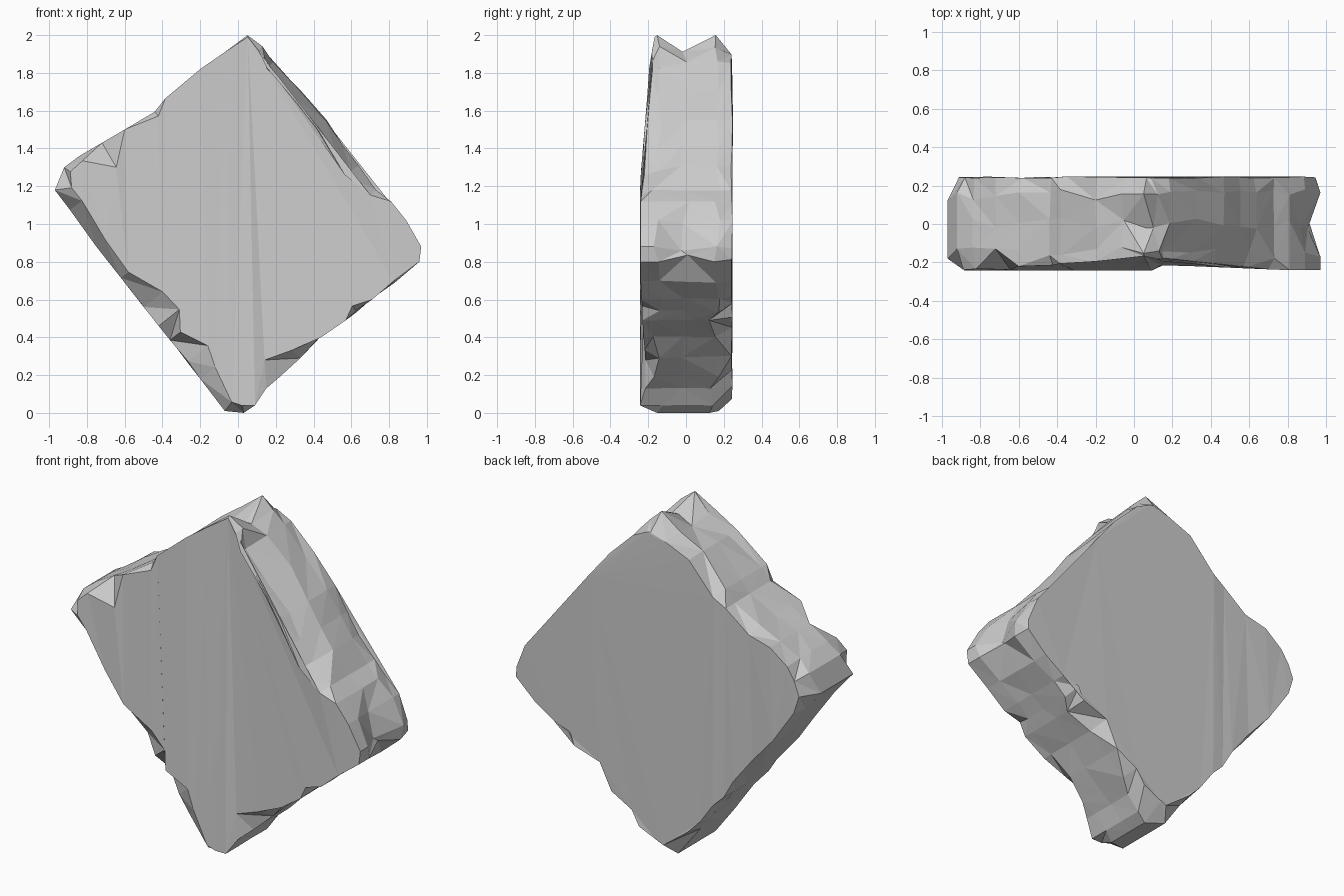
import bpy, bmesh, random
from mathutils import Vector

if "Cube" in bpy.data.objects:
    bpy.data.objects.remove(bpy.data.objects["Cube"])

random.seed(11)

# Slab outline: x, z and how far the front rim is chipped inwards there
OUTLINE = [
    (.03, 0, .04), (.09, .04, .0), (.15, .13, .0), (.22, .19, .12), (.33, .29, .06),
    (.44, .40, 0), (.57, .49, 0), (.63, .535, .04), (.71, .60, 0), (.83, .69, .01),
    (.96, .80, 0), (.97, .88, 0), (.89, 1.02, 0), (.81, 1.12, 0), (.73, 1.18, .04),
    (.64, 1.31, .09), (.56, 1.42, .08), (.47, 1.55, .07), (.33, 1.71, .06),
    (.19, 1.86, .05), (.13, 1.94, .03), (.05, 2.0, .01), (-.07, 1.91, 0),
    (-.20, 1.82, 0), (-.385, 1.665, 0), (-.44, 1.595, .03), (-.60, 1.50, 0),
    (-.72, 1.43, .15), (-.84, 1.36, .03), (-.92, 1.30, .04), (-.97, 1.18, .09),
    (-.89, 1.075, .08), (-.75, .88, .06), (-.62, .715, .05), (-.50, .56, .13),
    (-.42, .46, .14), (-.36, .385, .07), (-.27, .27, .14), (-.20, .18, .10),
    (-.07, .01, .06)]
N = len(OUTLINE)
CORNERS = {0, 10, 11, 21, 29, 30, 39}
# Dents worn into the middle of the rim, and chips on the back rim
DENTS = {10: .06, 11: .07, 12: .03, 20: .04, 21: .09, 22: .03}
BACK = {0: .09, 1: .08, 39: .08, 3: .05, 5: .07, 7: .06, 8: .02, 10: .02,
        11: .03, 20: .06, 21: .10, 22: .05, 24: .05, 26: .04, 29: .05, 30: .06}


def inward(i):
    a, b = OUTLINE[i - 1], OUTLINE[(i + 1) % N]
    return Vector((-(b[1] - a[1]), b[0] - a[0])).normalized()


def clamp(t):
    return min(1, max(0, t))


def front_y(x, z):
    # Slightly dished front that leans back towards the top
    if x > .12:
        y = -.215 - .025 * clamp((x - .2) / .6)
    else:
        y = -.243
    return max(y, -.245 + .05 * clamp((z - 1.2) / .6) + .03 * clamp((z - 1.83) / .17))


def chip(i, level):
    if level == 0:
        return OUTLINE[i][2]
    if level == 1 and 15 <= i <= 19:
        return .055
    if level in (1, 3):
        return 0 if i in CORNERS else max(0, random.uniform(-.02, .014))
    if level == 2:
        return DENTS.get(i, 0 if i in CORNERS else random.uniform(0, .01))
    return BACK.get(i, random.uniform(0, .025))


# Rings through the thickness, front to back
bm = bmesh.new()
rings = []
for level, y in enumerate((None, -.15, 0, .15, .24)):
    ring = []
    for i, (x, z, _) in enumerate(OUTLINE):
        p = Vector((x, z)) + inward(i) * chip(i, level)
        if level == 0:
            yy = front_y(p.x, p.y)
        elif level == 4:
            yy = y + random.uniform(-.002, .008)
        else:
            yy = y + random.uniform(-.03, .03)
        ring.append(bm.verts.new((p.x, yy, p.y)))
    rings.append(ring)

# Rim faces, split into irregular facets
for a, b in zip(rings, rings[1:]):
    for i in range(N):
        j = (i + 1) % N
        q = [a[i], a[j], b[j], b[i]]
        k = random.randint(0, 1)
        bm.faces.new((q[k], q[k + 1], q[k + 2]))
        bm.faces.new((q[k], q[k + 2], q[(k + 3) % 4]))

# Broad front and back faces
caps = [bm.faces.new(rings[0]), bm.faces.new(rings[-1])]
bmesh.ops.triangulate(bm, faces=caps)
bmesh.ops.recalc_face_normals(bm, faces=bm.faces)

mesh = bpy.data.meshes.new("stone_slab")
bm.to_mesh(mesh)
bm.free()
slab = bpy.data.objects.new("stone_slab", mesh)
bpy.context.collection.objects.link(slab)
